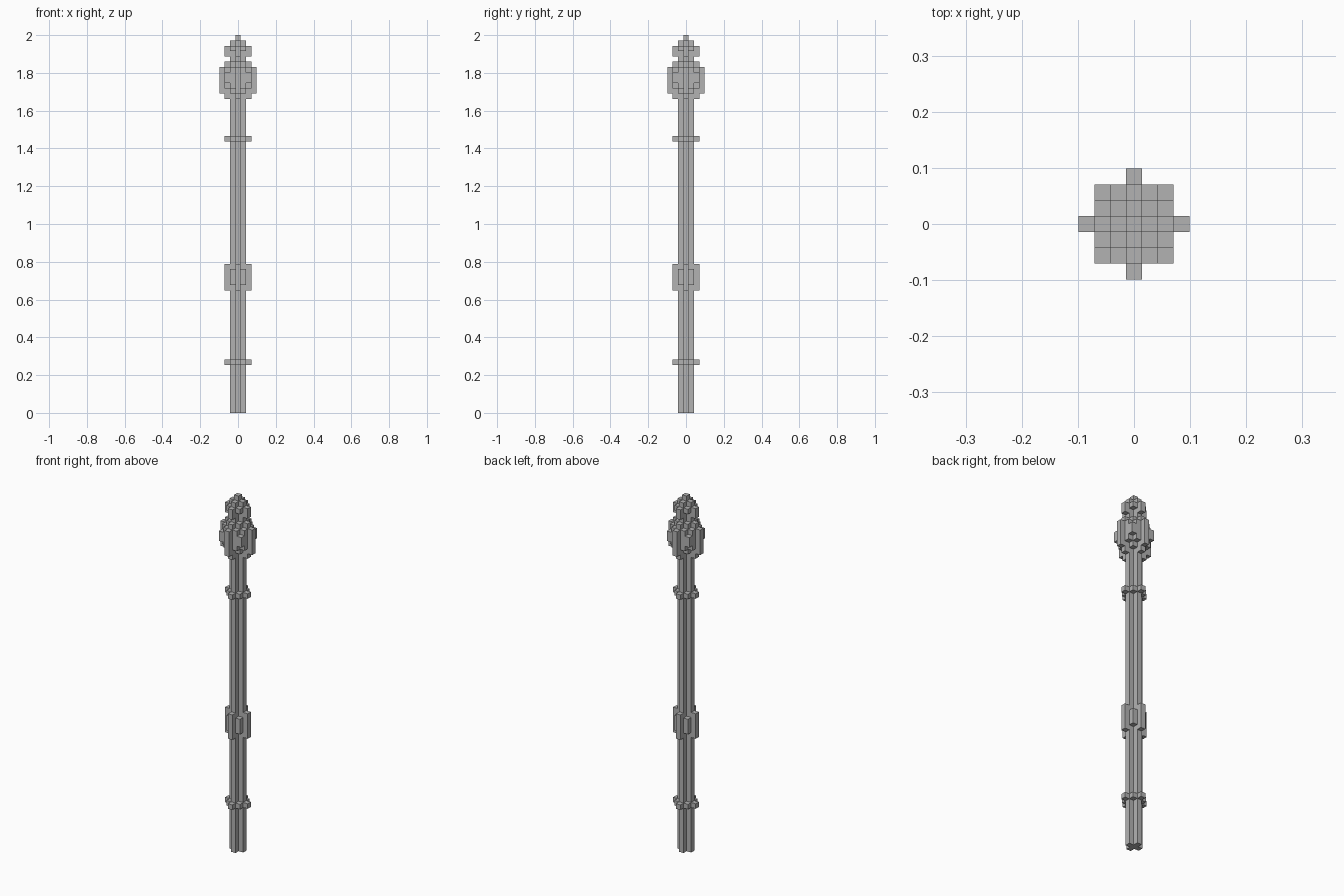
import bpy
import bmesh
import math
from mathutils import Vector

if "Cube" in bpy.data.objects:
    bpy.data.objects.remove(bpy.data.objects["Cube"], do_unlink=True)

LAYERS = 71
UNIT = 2 / LAYERS

grey = bpy.data.materials.new("stone_grey")
grey.use_nodes = True
colour = (0.45, 0.45, 0.45, 1)
grey.diffuse_color = colour
grey.node_tree.nodes["Principled BSDF"].inputs["Base Color"].default_value = colour


def columns(*specs):
    """Cells of block columns (a, b, bottom, top), repeated on all four sides."""
    cells = set()
    for a, b, low, high in specs:
        for x, y in ((a, b), (b, a)):
            for sx in (-1, 1):
                for sy in (-1, 1):
                    cells |= {(sx * x, sy * y, z) for z in range(low, high)}
    return cells


def collar(z):
    return columns((1, 1, z, z + 1), (2, 0, z, z + 1))


# Each part is a set of stepped block columns
parts = {
    "shaft": columns((0, 0, 0, 67), (1, 0, 0, 67)),
    "lower_collar": collar(9),
    "upper_collar": collar(51),
    "grip": columns((2, 0, 23, 28), (1, 1, 24, 27)),
    "head": columns((1, 1, 60, 66), (2, 0, 59, 66), (2, 1, 61, 65),
                    (2, 2, 62, 64), (3, 0, 60, 65)),
    "finial": columns((0, 0, 67, LAYERS), (1, 0, 67, 70),
                      (2, 0, 67, 69), (1, 1, 68, 69)),
}
solid = set().union(*parts.values())
DIRECTIONS = [Vector(d) for d in ((1, 0, 0), (-1, 0, 0), (0, 1, 0),
                                  (0, -1, 0), (0, 0, 1), (0, 0, -1))]


def build(name, cells):
    """Make the outer skin of the cells and merge its flat faces."""
    bm = bmesh.new()
    for cell in cells:
        centre = Vector(cell) + Vector((0, 0, 0.5))
        for n in DIRECTIONS:
            if tuple(int(c + d) for c, d in zip(cell, n)) in solid:
                continue
            u = Vector((n.y, n.z, n.x))
            v = n.cross(u)
            bm.faces.new([bm.verts.new((centre + (n + u * s + v * t) / 2) * UNIT)
                          for s, t in ((-1, -1), (1, -1), (1, 1), (-1, 1))])
    bmesh.ops.remove_doubles(bm, verts=bm.verts, dist=UNIT / 100)
    bmesh.ops.dissolve_limit(bm, angle_limit=math.radians(1),
                             verts=bm.verts, edges=bm.edges)
    mesh = bpy.data.meshes.new(name)
    bm.to_mesh(mesh)
    bm.free()
    mesh.materials.append(grey)
    bpy.context.collection.objects.link(bpy.data.objects.new(name, mesh))


for part_name, part_cells in parts.items():
    build(part_name, part_cells)
